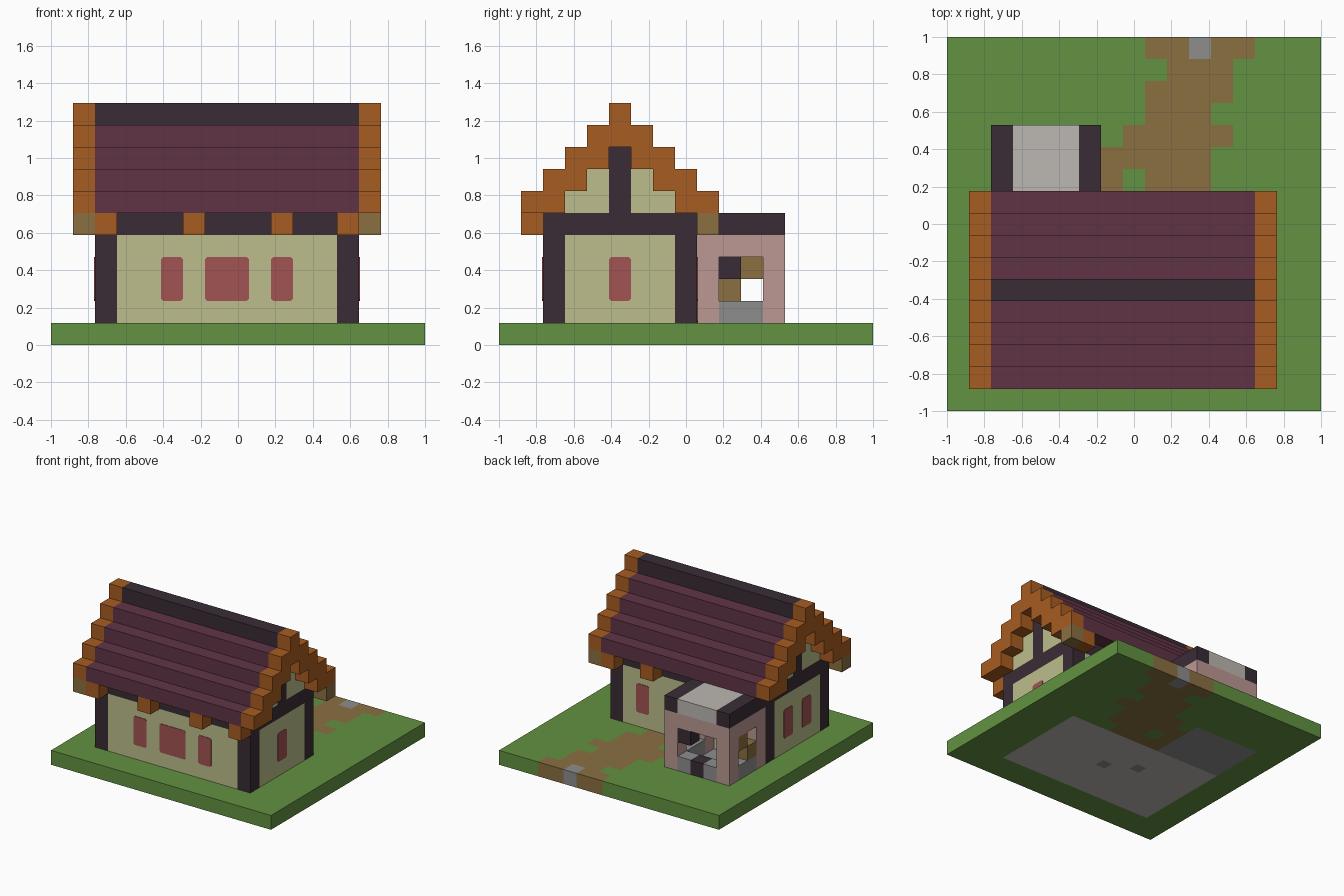
import bpy, bmesh
from mathutils import Vector

U = 2 / 17  # one building block

cube = bpy.data.objects.get("Cube")
if cube:
    bpy.data.objects.remove(cube)


def lin(c):
    c /= 255
    return c / 12.92 if c < 0.04045 else ((c + 0.055) / 1.055) ** 2.4


def material(name, *rgb):
    m = bpy.data.materials.new(name)
    col = [lin(c) for c in rgb] + [1]
    m.use_nodes = True
    m.diffuse_color = col
    bsdf = m.node_tree.nodes["Principled BSDF"]
    bsdf.inputs["Base Color"].default_value = col
    bsdf.inputs["Roughness"].default_value = 0.9
    return m


GRASS = material("grass green", 98, 146, 65)
EARTH = material("earth brown", 138, 112, 65)
STONE = material("stone grey", 141, 141, 141)
PALE = material("pale stone", 188, 184, 178)
DARK = material("dark timber", 58, 44, 54)
CREAM = material("cream plaster", 188, 190, 140)
ORANGE = material("orange timber", 167, 92, 33)
PLUM = material("plum roof", 96, 52, 70)
PINK = material("pink stone", 188, 152, 146)
RED = material("red glass", 162, 83, 82)


def finish(name, bm, mats):
    me = bpy.data.meshes.new(name)
    bm.to_mesh(me)
    bm.free()
    ob = bpy.data.objects.new(name, me)
    for m in mats:
        me.materials.append(m)
    bpy.context.collection.objects.link(ob)
    return ob


def box(name, mat, lo, hi, clip_axis=None):
    """Box between two corners, optionally with clipped edges along an axis."""
    lo, hi = Vector(lo), Vector(hi)
    bm = bmesh.new()
    bmesh.ops.create_cube(bm, size=1)
    for v in bm.verts:
        v.co = (lo + hi) / 2 + v.co * (hi - lo)
    if clip_axis is not None:
        edges = [e for e in bm.edges
                 if abs((e.verts[0].co - e.verts[1].co)[clip_axis]) > 1e-5]
        bmesh.ops.bevel(bm, geom=edges, offset=0.012, segments=1, affect='EDGES')
    return finish(name, bm, [mat])


def block(name, mat, i, j, k):
    """Box over inclusive block ranges (a pair or a single number per axis)."""
    r = [(a, a) if isinstance(a, int) else a for a in (i, j, k)]
    lo = [r[0][0] * U - 1, r[1][0] * U - 1, r[2][0] * U]
    hi = [(r[0][1] + 1) * U - 1, (r[1][1] + 1) * U - 1, (r[2][1] + 1) * U]
    return box(name, mat, lo, hi)


# Ground slab: cells coloured by what stands on them
PATH = {16: (9, 13), 15: (10, 12), 14: (9, 12), 13: (9, 11),
        12: (8, 12), 11: (7, 11), 10: (7, 11), 9: (7, 10)}


def ground_colour(i, j):
    if (i, j) == (11, 16):
        return 2
    if 2 <= i <= 13 and 2 <= j <= 8:
        return 3
    if 2 <= i <= 6 and 9 <= j <= 12:
        return 2
    a, b = PATH.get(j, (1, 0))
    return 1 if a <= i <= b and (i, j) != (8, 10) else 0


bm = bmesh.new()
bmesh.ops.create_grid(bm, x_segments=17, y_segments=17, size=1)
ext = bmesh.ops.extrude_face_region(bm, geom=bm.faces[:])
for v in [g for g in ext["geom"] if isinstance(g, bmesh.types.BMVert)]:
    v.co.z = U
bmesh.ops.recalc_face_normals(bm, faces=bm.faces[:])
spots = []
for f in bm.faces:
    p = f.calc_center_median() - f.normal * 0.02
    cell = int((p.x + 1) / U), int((p.y + 1) / U)
    f.material_index = ground_colour(*cell)
    if f.normal.z < -0.5 and cell in ((8, 5), (6, 6)):
        spots.append(f)
bmesh.ops.inset_individual(bm, faces=spots, thickness=0.02)
for f in spots:
    f.material_index = 2
finish("ground", bm, [GRASS, EARTH, STONE, PALE])

# House walls, corner posts and ring beam
for j, side in ((2, "front"), (8, "back")):
    block(side + "_wall", CREAM, (3, 12), j, (1, 4))
    block(side + "_beam", DARK, (2, 13), j, 5)
for i, side in ((2, "right"), (13, "left")):
    block(side + "_wall", CREAM, i, (3, 7), (1, 4))
    block(side + "_beam", DARK, i, (3, 7), 5)
    block(side + "_gable_post", DARK, i, 5, (6, 8))
    for j in (2, 8):
        block(side + "_corner_post", DARK, i, j, (1, 4))
    for a, b, c in ((3, 4, 4), (6, 7, 6)):
        block(side + "_gable_lower", CREAM, i, (a, b), 6)
        block(side + "_gable_upper", CREAM, i, c, 7)

# Windows and door as thin plates on the walls
T = 0.004


def plate(name, mat, axis, plane, first, last, k0, k1):
    at = plane * U - 1
    a, b = first * U - 1, (last + 1) * U - 1
    lo, hi = [0, 0, k0 * U], [0, 0, (k1 + 1) * U]
    lo[axis], hi[axis] = at - T, at + T
    lo[1 - axis], hi[1 - axis] = a, b
    box(name, mat, lo, hi, axis)


for a, b in ((5, 5), (7, 8), (10, 10)):
    plate("front_window", RED, 1, 2, a, b, 2, 3)
plate("back_window", RED, 1, 9, 11, 11, 2, 3)
plate("left_window", RED, 0, 14, 5, 5, 2, 3)
for j in (4, 6):
    plate("right_window", RED, 0, 2, j, j, 2, 3)
plate("back_door", EARTH, 1, 9, 8, 8, 1, 3)

# Stepped roof with bargeboards on both gables
for step in range(1, 5):
    low = max(6, step + 4)
    for j in (step, 10 - step):
        block("roof_step", PLUM, (2, 13), j, (low, step + 5))
        for i in (1, 14):
            block("bargeboard", ORANGE, i, j, (low, step + 5))
block("ridge", DARK, (2, 13), 5, (9, 10))
for i in (1, 14):
    block("bargeboard_peak", ORANGE, i, 5, (9, 10))

# Rafter ends under the eaves and hanging corner lamps
for i in (2, 6, 10, 13):
    block("front_rafter", ORANGE, i, 1, 5)
for i in (10, 13):
    block("back_rafter", ORANGE, i, 9, 5)
block("front_lamp", EARTH, 1, 1, 5)
block("back_lamp", EARTH, 14, 9, 5)

# Porch: pillars, lintels, low walls and flat roof
for i in (2, 6):
    for j in (9, 12):
        block("porch_pillar", PINK, i, j, (1, 4))
    block("porch_side_lintel", PINK, i, (10, 11), 4)
    block("porch_side_sill", STONE, i, (10, 11), 1)
    block("porch_roof_beam", DARK, i, (9, 12), 5)
block("porch_back_lintel", PINK, (3, 5), 12, 4)
block("porch_roof", PALE, (3, 5), (9, 12), 5)
for i in (3, 5):
    block("porch_back_sill", STONE, i, 12, 1)
block("porch_step", DARK, 4, 12, 1)

# Porch lattice panes and hanging blocks
block("porch_pane_low", EARTH, 2, 10, 2)
block("porch_pane_high", EARTH, 2, 11, 3)
block("porch_bracket", DARK, 5, 12, 3)
block("porch_hanging_block", DARK, 4, 10, 3)
